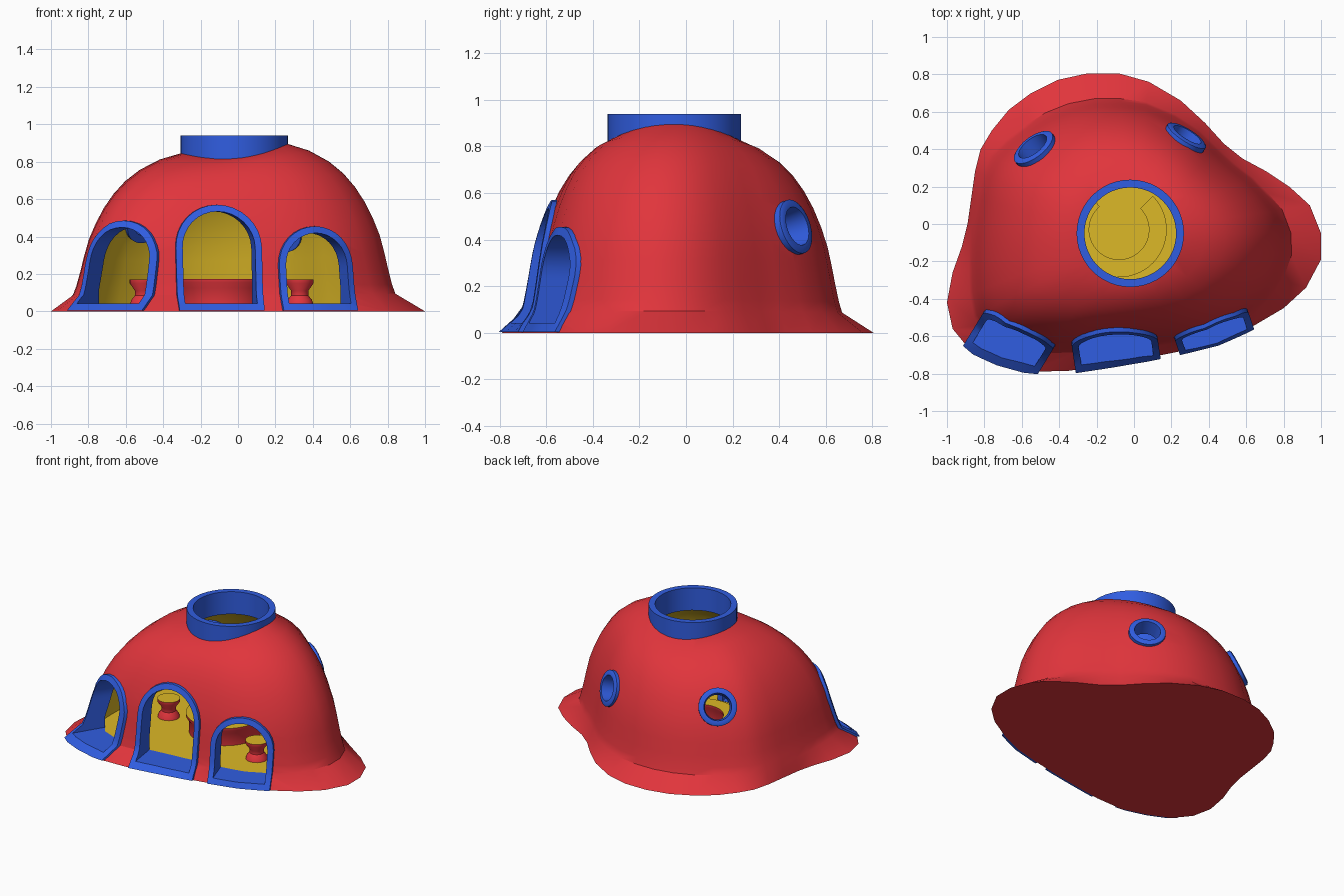
import bpy, bmesh
from math import cos, sin, pi, atan2, radians
from mathutils import Vector, Matrix
from mathutils.bvhtree import BVHTree

if "Cube" in bpy.data.objects:
    bpy.data.objects.remove(bpy.data.objects["Cube"])

RED, YELLOW, BLUE = 0, 1, 2
mats = []
for name, col in (("red", (.75, .035, .045, 1)), ("yellow", (.72, .48, .02, 1)), ("blue", (.03, .11, .75, 1))):
    m = bpy.data.materials.new(name)
    m.diffuse_color = col
    m.use_nodes = True
    m.node_tree.nodes["Principled BSDF"].inputs["Base Color"].default_value = m.diffuse_color
    mats.append(m)


def finish(name, bm, mat, top_mat=None):
    """Turn a bmesh into an object; upward faces may get their own colour."""
    bmesh.ops.remove_doubles(bm, verts=bm.verts, dist=1e-5)
    bmesh.ops.recalc_face_normals(bm, faces=bm.faces)
    for f in bm.faces:
        f.material_index = top_mat if top_mat is not None and f.normal.z > .95 else mat
    me = bpy.data.meshes.new(name)
    bm.to_mesh(me)
    for m in mats:
        me.materials.append(m)
    ob = bpy.data.objects.new(name, me)
    bpy.context.collection.objects.link(ob)
    return ob


def smooth(ob, angle=35):
    bpy.ops.object.select_all(action='DESELECT')
    ob.select_set(True)
    bpy.context.view_layer.objects.active = ob
    bpy.ops.object.shade_smooth_by_angle(angle=radians(angle))


def skin(rings, closed=False, caps=True):
    """Quads between rings of points, with end caps or joined ends."""
    bm = bmesh.new()
    vs = [[bm.verts.new(p) for p in r] for r in rings]
    n = len(vs[0])
    pairs = list(zip(vs, vs[1:])) + ([(vs[-1], vs[0])] if closed else [])
    for a, b in pairs:
        for i in range(n):
            j = (i + 1) % n
            bm.faces.new((a[i], a[j], b[j], b[i]))
    if caps and not closed:
        bm.faces.new(vs[0])
        bm.faces.new(vs[-1])
    return bm


def lathe(profile, seg=48, mx=Matrix(), a0=0, a1=None):
    """Revolve a closed (r, z) profile, fully or through an angle range."""
    full = a1 is None
    span = 2 * pi if full else a1 - a0
    rings = []
    for k in range(seg if full else seg + 1):
        a = a0 + span * k / seg
        rings.append([mx @ Vector((r * cos(a), r * sin(a), z)) for r, z in profile])
    return skin(rings, closed=full)


# Footprint: x, y and width of the flared skirt
FOOT = [(1, -.05, .16), (.94, .10, .15), (.83, .20, .12), (.71, .28, .08), (.58, .35, .05),
        (.48, .43, .04), (.38, .54, .05), (.25, .66, .08), (.08, .76, .11), (-.08, .805, .135),
        (-.25, .805, .14), (-.41, .77, .14), (-.55, .70, .13), (-.67, .61, .12), (-.76, .50, .09),
        (-.82, .40, .06), (-.85, .28, .03), (-.87, .14, .02), (-.89, 0, .02), (-.92, -.12, .04),
        (-.97, -.26, .09), (-1, -.42, .13), (-.97, -.56, .13), (-.88, -.67, .12), (-.73, -.74, .12),
        (-.55, -.79, .12), (-.35, -.785, .11), (-.15, -.755, .09), (.05, -.72, .07), (.25, -.68, .05),
        (.45, -.63, .04), (.63, -.55, .05), (.80, -.45, .09), (.92, -.34, .13), (1, -.19, .16)]
# Dome profile: 1 = foot of wall, 0 = skylight edge; height fraction
PROFILE = [(1, .105), (.97, .16), (.935, .25), (.90, .35), (.86, .45), (.80, .55), (.725, .65),
           (.635, .74), (.53, .82), (.40, .89), (.22, .955), (0, 1)]
C = Vector((-.02, -.05))


def dome_rings(inset, drop, profile):
    rings = []
    for t, h in profile:
        ring = []
        for x, y, w in FOOT:
            v = Vector((x, y)) - C
            d = v.normalized()
            p = C + d * .27 * (1 - t) + (v - d * (w + inset)) * t
            top = .825 + .05 * d.x ** 2 + .025 * d.x - drop
            ring.append((p.x, p.y, h if t == 1 and inset else h * top))
        rings.append(ring)
    return rings


# Dome body and its cavity
bm = skin([[(x, y, 0) for x, y, w in FOOT]] + dome_rings(0, 0, PROFILE))
bmesh.ops.recalc_face_normals(bm, faces=bm.faces)
bvh = BVHTree.FromBMesh(bm)
dome = finish("dome_shell", bm, RED)
cavity = finish("cavity_cutter", skin(dome_rings(.06, .05, [(1, .04)] + PROFILE[1:])), YELLOW)
cutters = [cavity]

# Skylight ring
at_top = Matrix.Translation((C.x, C.y, 0))
smooth(finish("skylight_ring", lathe([(.287, .78), (.287, .94), (.245, .94), (.245, .78)], 48, at_top), BLUE))
cutters.append(finish("skylight_cutter", lathe([(0, .6), (.265, .6), (.265, 1.2), (0, 1.2)], 48, at_top), BLUE))


# Arched doors
def arch(hw, z0, top):
    s = top - hw
    pts = [(-hw + 2 * hw * i / 6, z0) for i in range(6)]
    pts += [(hw, z0 + (s - z0) * i / 10) for i in range(10)]
    pts += [(hw * cos(pi * i / 16), s + hw * sin(pi * i / 16)) for i in range(16)]
    pts += [(-hw, s + (z0 - s) * i / 10) for i in range(10)]
    return pts


def door(name, x, y, nx, ny, hw, top):
    n = Vector((nx, ny, 0)).normalized()
    t = Vector((-n.y, n.x, 0))
    base = Vector((x, y, 0))

    def point(u, z, d):
        return base + t * u + n * d + Vector((0, 0, z))

    def depth(u, z):
        hit = bvh.ray_cast(point(u, z, 1), -n)
        return 1 - hit[3] if hit[0] else 0

    outer, inner = arch(hw, .004, top), arch(hw - .036, .042, top - .036)
    front = [[point(u, z, depth(u, z) + .022) for u, z in a] for a in (outer, inner)]
    back = [[point(u, z, depth(u, max(z, .12)) - .12) for u, z in a] for a in (inner, outer)]
    smooth(finish(name + "_door_frame", skin(front + back, closed=True), BLUE))
    cut = arch(hw - .018, .0415, top - .018)
    d0 = depth(0, top * .8)
    cutters.append(finish(name + "_door_cutter",
                          skin([[point(u, z, d) for u, z in cut] for d in (.5, d0 - .2)]), BLUE))


door("left", -.71, -.72, -.52, -.85, .21, .485)
door("middle", -.09, -.72, .15, -.99, .23, .57)
door("right", .44, -.62, .32, -.95, .21, .455)

# Round windows lying on the dome surface
for name, x, y, r in (("left", -.53, .40, .125), ("right", .275, .46, .12)):
    loc, nor, _, _ = bvh.ray_cast(Vector((x, y, 2)), Vector((0, 0, -1)))
    mx = Matrix.Translation(loc) @ nor.to_track_quat('Z', 'Y').to_matrix().to_4x4()
    smooth(finish(name + "_window_frame",
                  lathe([(r, -.08), (r, .015), (r - .012, .022), (r - .035, .022), (r - .045, -.08)], 32, mx), BLUE))
    cutters.append(finish(name + "_window_cutter",
                          lathe([(0, -.2), (r - .02, -.2), (r - .02, .2), (0, .2)], 32, mx), BLUE))

# Cut the openings, then drop the cutters
for c in cutters:
    c.hide_render = True
    mod = dome.modifiers.new(c.name, 'BOOLEAN')
    mod.operation = 'DIFFERENCE'
    mod.solver = 'EXACT'
    mod.object = c
bpy.context.view_layer.update()
mesh = bpy.data.meshes.new_from_object(dome.evaluated_get(bpy.context.evaluated_depsgraph_get()))
dome.modifiers.clear()
dome.data = mesh
for c in cutters:
    bpy.data.objects.remove(c)
smooth(dome, 32)

# C-shaped table, open to the back
table = [(.255, .172), (.255, .155), (.235, .125), (.235, .038), (.18, .038), (.18, .125), (.16, .155), (.16, .172)]
smooth(finish("table", lathe(table, 40, Matrix.Translation((-.08, -.03, 0)), radians(130), radians(405)), RED, YELLOW))

# Spool stools
stool = [(0, .038), (.072, .038), (.066, .06), (.046, .085), (.046, .11), (.074, .15), (.074, .17), (0, .17)]
for name, x, y in (("left", -.505, -.06), ("right", .33, -.26)):
    smooth(finish(name + "_stool", lathe(stool, 28, Matrix.Translation((x, y, 0))), RED, YELLOW))
